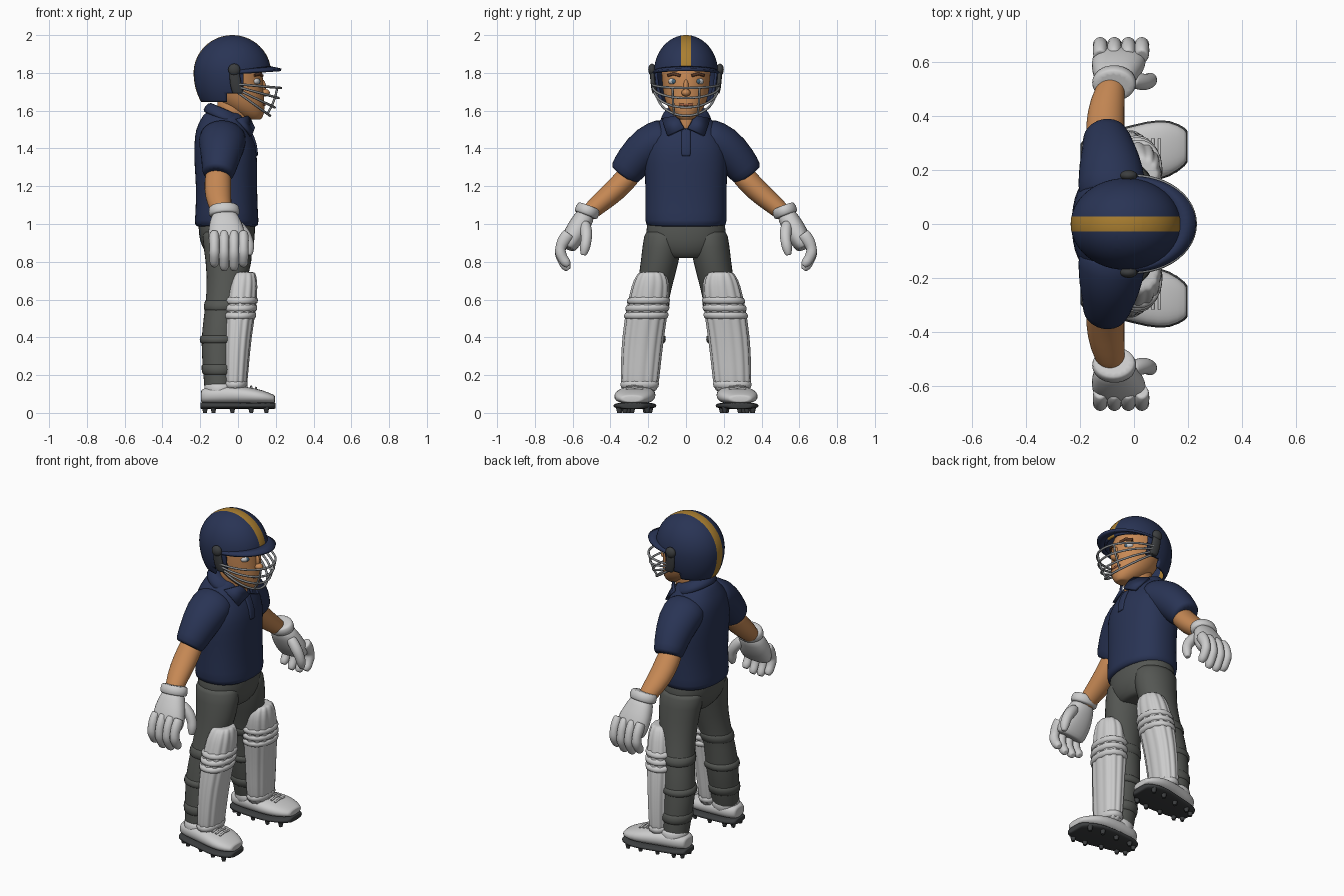
import bpy, bmesh, math
from mathutils import Vector, Matrix

if "Cube" in bpy.data.objects:
    bpy.data.objects.remove(bpy.data.objects["Cube"], do_unlink=True)

X, Y, Z = Vector((1, 0, 0)), Vector((0, 1, 0)), Vector((0, 0, 1))


def material(name, *rgb):
    m = bpy.data.materials.new(name)
    m.use_nodes = True
    m.diffuse_color = (*rgb, 1)
    m.node_tree.nodes["Principled BSDF"].inputs["Base Color"].default_value = (*rgb, 1)
    return m


navy = material("navy cloth", .022, .034, .09)
gold = material("gold stripe", .4, .21, .03)
skin = material("skin", .57, .25, .09)
white = material("pale grey", .6, .6, .6)
grey = material("trouser grey", .09, .095, .087)
dark = material("charcoal", .045, .048, .05)
steel = material("steel", .24, .25, .26)
brown = material("brown", .12, .045, .02)
blue = material("eye blue", .06, .13, .2)
lip = material("lip", .36, .12, .06)


def finish(name, bm, mats, mirror=False, sub=0, thick=0):
    """Turn a bmesh into a smooth-shaded object with its modifiers."""
    bmesh.ops.recalc_face_normals(bm, faces=bm.faces)
    mesh = bpy.data.meshes.new(name)
    bm.to_mesh(mesh)
    bm.free()
    ob = bpy.data.objects.new(name, mesh)
    bpy.context.collection.objects.link(ob)
    for m in mats:
        mesh.materials.append(m)
    bpy.ops.object.select_all(action='DESELECT')
    ob.select_set(True)
    bpy.context.view_layer.objects.active = ob
    if sub:
        mesh.shade_smooth()
    else:
        bpy.ops.object.shade_smooth_by_angle(angle=math.radians(40))
    if thick:
        ob.modifiers.new("thickness", 'SOLIDIFY').thickness = thick
    if mirror:
        mod = ob.modifiers.new("mirror", 'MIRROR')
        mod.use_axis = (False, True, False)
        mod.use_mirror_merge = False
    if sub:
        s = ob.modifiers.new("smooth", 'SUBSURF')
        s.levels = s.render_levels = sub
    return ob


def loft(name, rings, mat, axis=None, ref=X, seg=16, power=1, flute=0, mirror=False):
    """Skin rings given as (x, y, z, half size along ref, half size across)."""
    bm = bmesh.new()
    pts = [Vector(r[:3]) for r in rings]
    last = len(rings) - 1
    loops = []
    for i, r in enumerate(rings):
        t = Vector(axis) if axis else pts[min(i + 1, last)] - pts[max(i - 1, 0)]
        t.normalize()
        u = (ref - t * ref.dot(t)).normalized()
        v = t.cross(u)
        for s in (.8, 1) if i == 0 else (1, .8) if i == last else (1,):
            loop = []
            for k in range(seg):
                th = math.tau * k / seg
                c, d = math.cos(th), math.sin(th)
                c = math.copysign(abs(c) ** power, c)
                d = math.copysign(abs(d) ** power, d)
                q = s * (1 - flute + flute * abs(math.cos(6 * th)))
                loop.append(bm.verts.new(pts[i] + u * (r[3] * c * q) + v * (r[4] * d * q)))
            loops.append(loop)
    for a, b in zip(loops, loops[1:]):
        for k in range(seg):
            bm.faces.new((a[k], a[k - 1], b[k - 1], b[k]))
    bm.faces.new(loops[0])
    bm.faces.new(loops[-1])
    return finish(name, bm, [mat], mirror, 1)


def at(rings, z):
    """Interpolate a ring list at height z."""
    for a, b in zip(rings, rings[1:]):
        if min(a[2], b[2]) <= z <= max(a[2], b[2]):
            f = (z - a[2]) / (b[2] - a[2])
            return [p + (q - p) * f for p, q in zip(a, b)]


def band(name, rings, z, h, grow, mat, **kw):
    out = []
    for zz in (z - h / 2, z + h / 2):
        x, y, _, a, b = at(rings, zz)
        out.append((x, y, zz, a + grow, b + grow))
    loft(name, out, mat, axis=Z, mirror=True, **kw)


def ball(name, loc, size, mat, mirror=False):
    bm = bmesh.new()
    m = Matrix.Translation(loc) @ Matrix.Diagonal((*size, 1))
    bmesh.ops.create_uvsphere(bm, u_segments=20, v_segments=12, radius=1, matrix=m)
    finish(name, bm, [mat], mirror)


def tube(name, pts, r, mat):
    cu = bpy.data.curves.new(name, 'CURVE')
    cu.dimensions = '3D'
    cu.bevel_depth, cu.bevel_resolution, cu.use_fill_caps = r, 2, True
    sp = cu.splines.new('POLY')
    sp.points.add(len(pts) - 1)
    for p, co in zip(sp.points, pts):
        p.co = (*co, 1)
    cu.materials.append(mat)
    bpy.context.collection.objects.link(bpy.data.objects.new(name, cu))


# Shirt: body, sleeves, collar, placket
loft("shirt_body", [(-.06, 0, .985, .175, .218), (-.06, 0, 1.05, .166, .218),
     (-.06, 0, 1.2, .162, .215), (-.065, 0, 1.32, .168, .225), (-.067, 0, 1.42, .166, .22),
     (-.085, 0, 1.5, .142, .185), (-.08, 0, 1.56, .115, .13), (-.075, 0, 1.59, .1, .1)],
     navy, axis=Z, seg=24, power=.88)
loft("sleeves", [(-.08, .1, 1.46, .13, .11), (-.085, .2, 1.42, .125, .112),
     (-.095, .28, 1.33, .1, .1), (-.107, .33, 1.26, .086, .087)], navy, mirror=True)
loft("collar", [(-.07, 0, 1.545, .135, .145), (-.06, 0, 1.605, .105, .108)], navy,
     axis=(.4, 0, .92), seg=24)
loft("placket", [(.092, 0, 1.36, .014, .025), (.09, 0, 1.42, .014, .025),
     (.055, 0, 1.5, .014, .025)], navy, axis=Z, power=.5)
bm = bmesh.new()
bm.faces.new([bm.verts.new(p) for p in
              ((0, .13, 1.56), (.075, .1, 1.47), (.09, .015, 1.51), (.06, .05, 1.575))])
finish("collar_flaps", bm, [navy], True, 0, .016)

# Arms and gloves
loft("arms", [(-.105, .29, 1.27, .07, .064), (-.108, .37, 1.18, .074, .062),
     (-.1, .45, 1.115, .066, .055), (-.08, .525, 1.05, .05, .045)], skin, mirror=True)
loft("glove_cuffs", [(-.075, .513, 1.095, .083, .066), (-.072, .532, 1.045, .086, .068)],
     white, mirror=True)
loft("glove_palms", [(-.072, .53, 1.05, .07, .052), (-.066, .57, .98, .095, .06),
     (-.055, .605, .92, .104, .058), (-.05, .625, .87, .095, .04)], white, power=.85, mirror=True)
for i, x in enumerate((-.125, -.073, -.021, .029)):
    drop = .02 if i in (1, 2) else 0
    loft("glove_finger_%d" % (i + 1), [
        (x, .62, .95, .027, .035), (x, .65, .91, .031, .036), (x, .665, .875, .025, .028),
        (x, .667, .85 - drop / 2, .031, .032), (x, .652, .815 - drop / 2, .025, .027),
        (x, .635, .795 - drop, .028, .029), (x, .622, .778 - drop, .016, .016)],
        white, seg=12, mirror=True)
loft("glove_thumbs", [(-.01, .535, 1, .03, .03), (.035, .525, .95, .035, .034),
     (.055, .528, .91, .028, .028), (.06, .535, .875, .031, .03), (.06, .543, .835, .016, .016)],
     white, seg=12, mirror=True)

# Trousers
loft("trouser_hips", [(-.06, 0, 1.05, .15, .2), (-.06, 0, .95, .152, .218),
     (-.055, 0, .88, .14, .2), (-.05, 0, .82, .1, .13)], grey, axis=Z, seg=24, power=.9)
legs = [(-.06, .115, .96, .14, .11), (-.045, .138, .8, .126, .103), (-.065, .17, .65, .1, .092),
        (-.09, .2, .5, .094, .092), (-.1, .21, .37, .1, .097), (-.1, .235, .2, .084, .084),
        (-.1, .25, .09, .078, .075)]
loft("trouser_legs", legs, grey, axis=Z, mirror=True)
for z, h in ((.57, .06), (.39, .045), (.23, .06)):
    band("pad_straps", legs, z, h, .009, grey)

# Leg pads with vertical flutes and knee rolls
pads = [(-.015, .247, .115, .062, .1), (-.01, .24, .25, .068, .107), (-.003, .228, .4, .075, .112),
        (.01, .205, .55, .087, .113), (.018, .192, .64, .085, .105), (.024, .184, .7, .08, .097),
        (.03, .182, .745, .062, .07)]
loft("leg_pads", pads, white, axis=Z, seg=48, power=.9, flute=.09, mirror=True)
for z in (.515, .555, .595):
    band("knee_rolls", pads, z, .037, .007, white, seg=24, power=.9)
band("pad_hem", pads, .15, .04, .002, white, seg=24, power=.9)

# Boots, soles, laces, studs
boots = [(-.195, .25, .088, .05, .035), (-.15, .25, .095, .08, .048), (-.05, .257, .097, .094, .052),
         (.05, .268, .092, .112, .047), (.13, .28, .084, .106, .038), (.195, .287, .074, .062, .02)]
loft("boots", boots, white, axis=X, ref=Y, power=.8, mirror=True)
loft("soles", [(x * 1.02, y, .038, a + .005, .018) for x, y, z, a, b in boots], dark,
     axis=X, ref=Y, power=.7, mirror=True)
loft("boot_tops", [(-.095, .25, .09, .085, .085), (-.095, .248, .155, .088, .086)], white,
     axis=Z, mirror=True)
for side in (-1, 1):
    for x, z in ((.045, .143), (.07, .139), (.095, .133)):
        tube("lace", [(x, side * (.272 + d), z - abs(d) * .15) for d in (-.045, 0, .045)], .006, white)
bm = bmesh.new()
for x, y, z, a, b in boots[:-1]:
    for s in (-.7, .7):
        bmesh.ops.create_cone(bm, cap_ends=True, segments=10, radius1=.01, radius2=.017, depth=.03,
                              matrix=Matrix.Translation((x + .02, y + s * a, .015)))
finish("studs", bm, [dark], True)

# Head and face
loft("neck", [(-.02, 0, 1.49, .08, .05), (-.025, 0, 1.56, .085, .078), (-.03, 0, 1.66, .085, .085)],
     skin, axis=Z)
loft("head", [(.082, 0, 1.552, .04, .035), (.06, 0, 1.58, .08, .072), (.02, 0, 1.635, .122, .108),
     (-.005, 0, 1.7, .14, .123), (-.02, 0, 1.78, .155, .13), (-.03, 0, 1.86, .15, .135)],
     skin, axis=Z, seg=24)
ball("nose_tip", (.142, 0, 1.695), (.027, .024, .02), skin)
ball("nose_bridge", (.128, 0, 1.725), (.02, .015, .04), skin)
ball("eyeballs", (.088, .064, 1.755), (.028, .03, .02), white, True)
ball("irises", (.107, .064, 1.755), (.012, .014, .014), blue, True)
for s in (-1, 1):
    tube("eyebrow", [(.128, s * .03, 1.785), (.115, s * .065, 1.795), (.088, s * .095, 1.787)], .008, brown)
tube("mouth", [(.13, -.036, 1.634), (.14, 0, 1.63), (.13, .036, 1.634)], .006, lip)

# Helmet shell: stretched dome with the face opening cut away
bm = bmesh.new()
bmesh.ops.create_uvsphere(bm, u_segments=48, v_segments=32, radius=1)
for v in bm.verts:
    v.co = Vector((-.03 + .205 * v.co.x, .17 * v.co.y, 1.8 + v.co.z * (.2 if v.co.z > 0 else .26)))
cuts = [(X, .03), (X, -.06), (Z, 1.81), (Z, 1.69), (Z, 1.645), (Y, .027), (Y, -.027)]
for n, d in cuts:
    bmesh.ops.bisect_plane(bm, geom=bm.verts[:] + bm.edges[:] + bm.faces[:], plane_co=n * d, plane_no=n)
gone = []
for f in bm.faces:
    c = f.calc_center_median()
    f.material_index = int(abs(c.y) < .027)
    if c.z < 1.645 or (c.x > .03 and c.z < 1.81) or (c.x > -.06 and c.z < 1.69):
        gone.append(f)
bmesh.ops.delete(bm, geom=gone, context='FACES')
finish("helmet_shell", bm, [navy, gold], thick=.014)

# Helmet peak
bm = bmesh.new()
rows = []
for k in range(33):
    th = math.pi * (k / 32 - .5)
    c, s = math.cos(th), math.sin(th)
    rows.append((bm.verts.new((-.03 + .195 * c, .165 * s, 1.815 + .022 * c)),
                 bm.verts.new((-.005 + .235 * c, .178 * s, 1.803 + .02 * c))))
for a, b in zip(rows, rows[1:]):
    bm.faces.new((a[0], a[1], b[1], b[0]))
finish("helmet_peak", bm, [navy], thick=.014)

# Ear pieces
loft("ear_guards", [(.0, .165, 1.69, .03, .014), (-.015, .176, 1.75, .032, .014),
     (-.02, .178, 1.82, .025, .014)], dark, axis=Z, mirror=True)
ball("ear_knobs", (-.02, .18, 1.817), (.032, .02, .032), dark, True)

# Face grille: four hoops joined by uprights
hoops = [(.227, .178, 1.74, 1.72), (.215, .175, 1.725, 1.667), (.195, .168, 1.71, 1.617),
         (.17, .155, 1.695, 1.573)]


def hoop_point(h, s):
    c = math.sqrt(max(0, 1 - s * s))
    return (h[0] * c, h[1] * s, h[2] + (h[3] - h[2]) * c)


for h in hoops:
    tube("grille_hoop", [hoop_point(h, math.sin(math.pi * (k / 24 - .5))) for k in range(25)], .0065, steel)
for s in (-.4, .4):
    tube("grille_upright", [hoop_point(h, s) for h in hoops], .006, steel)
for s in (-1, 1):
    tube("grille_side", [hoop_point(h, s) for h in hoops], .008, steel)
